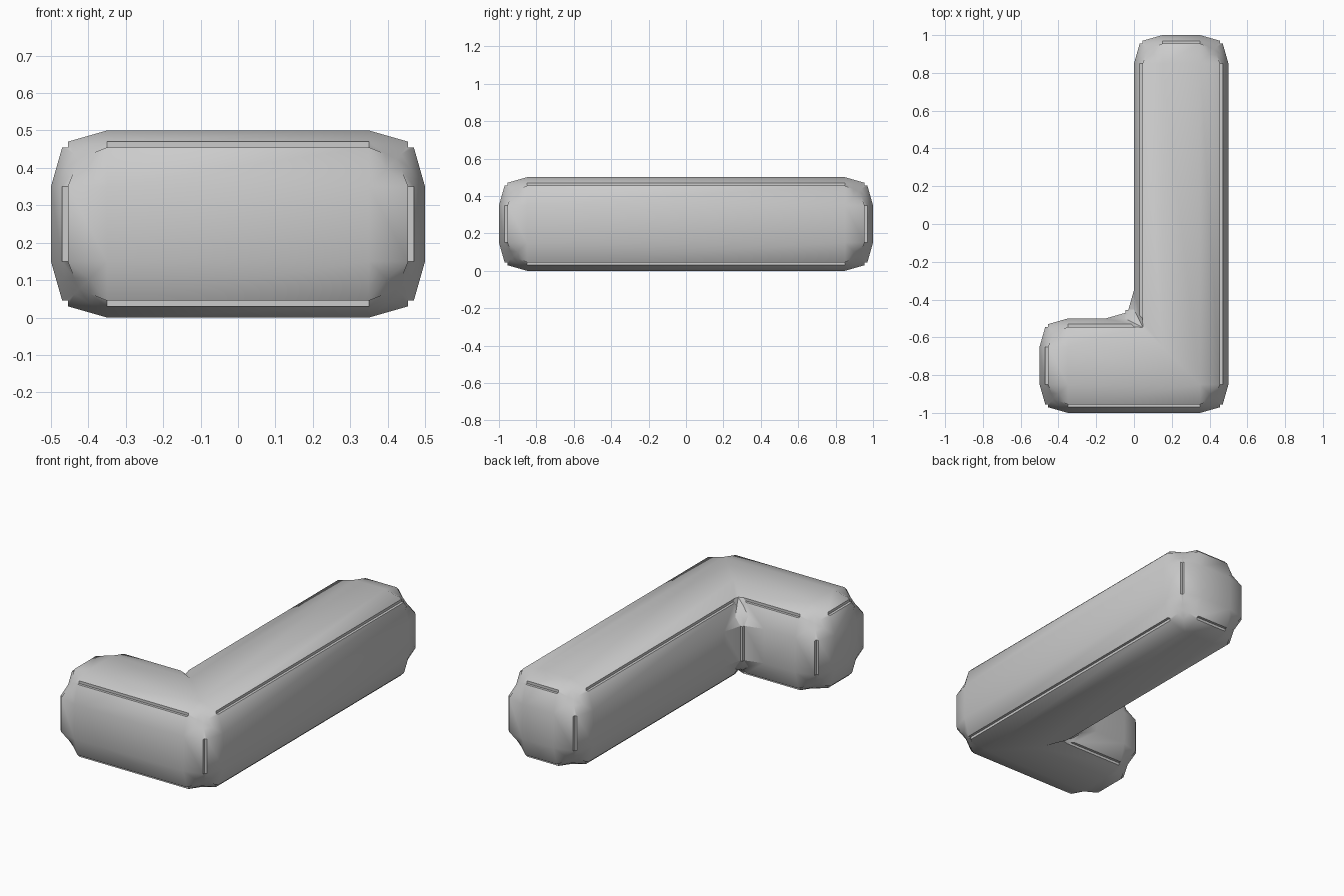
import bpy, bmesh

if "Cube" in bpy.data.objects:
    bpy.data.objects.remove(bpy.data.objects["Cube"])

# L-shaped block: outline extruded upward
outline = [(-.5, -1), (.5, -1), (.5, 1), (0, 1), (0, -.5), (-.5, -.5)]
bm = bmesh.new()
base = bm.faces.new([bm.verts.new((x, y, 0)) for x, y in outline])
ext = bmesh.ops.extrude_face_region(bm, geom=[base], use_keep_orig=True)
bmesh.ops.translate(bm, vec=(0, 0, .5),
                    verts=[g for g in ext['geom'] if isinstance(g, bmesh.types.BMVert)])
bmesh.ops.recalc_face_normals(bm, faces=bm.faces)
mesh = bpy.data.meshes.new("l_block")
bm.to_mesh(mesh)
bm.free()
block = bpy.data.objects.new("l_block", mesh)
bpy.context.collection.objects.link(block)
bpy.context.view_layer.objects.active = block
block.select_set(True)

# Wide sloped edges with a small stepped groove along every edge
bevel = block.modifiers.new("grooved_edges", 'BEVEL')
bevel.limit_method = 'NONE'
bevel.offset_type = 'OFFSET'
bevel.width = .15
bevel.segments = 4
bevel.profile_type = 'CUSTOM'
profile = bevel.custom_profile
profile.update()
for t in (.25, .5, .75):
    profile.points.add(1 - t, t)
    profile.update()
groove = [(1, 0), (.8, .7), (.7, .7), (.7, .8), (0, 1)]
for point, location in zip(profile.points, groove):
    point.handle_type_1 = point.handle_type_2 = 'VECTOR'
    point.location = location
profile.update()

# Soft shading over the slopes, crisp groove edges
bpy.ops.object.modifier_apply(modifier=bevel.name)
bpy.ops.object.shade_smooth_by_angle()
